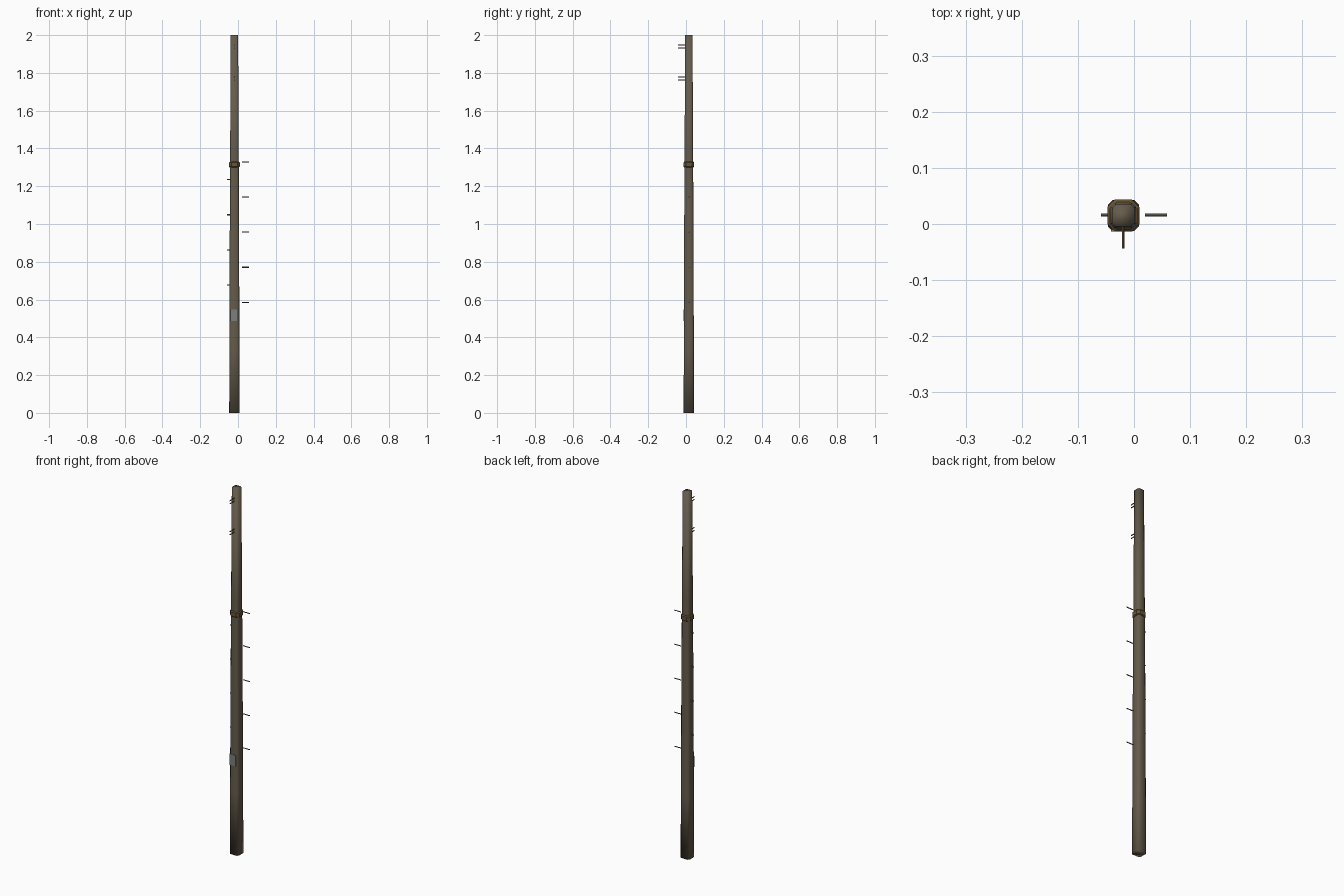
import bpy, bmesh, math
from mathutils import Matrix, Vector

if "Cube" in bpy.data.objects:
    bpy.data.objects.remove(bpy.data.objects["Cube"])

CX, CY = -0.019, 0.015   # pole axis


def mat(name, rgb):
    m = bpy.data.materials.new(name)
    m.diffuse_color = (*rgb, 1)
    m.use_nodes = True
    m.node_tree.nodes["Principled BSDF"].inputs["Base Color"].default_value = m.diffuse_color
    return m


WOOD = mat("weathered wood", (0.13, 0.105, 0.07))
RUST = mat("rusty collar", (0.14, 0.09, 0.035))
STEEL = mat("peg steel", (0.13, 0.12, 0.095))
BROWN = mat("bracket rod brown", (0.12, 0.08, 0.04))
GREY = mat("plate grey", (0.2, 0.21, 0.21))


def finish(name, bm, m):
    bmesh.ops.recalc_face_normals(bm, faces=bm.faces)
    me = bpy.data.meshes.new(name)
    bm.to_mesh(me)
    bm.free()
    me.materials.append(m)
    ob = bpy.data.objects.new(name, me)
    bpy.context.collection.objects.link(ob)
    return ob


def octagon(h, c):
    return [(h, -h + c), (h, h - c), (h - c, h), (-h + c, h),
            (-h, h - c), (-h, -h + c), (-h + c, -h), (h - c, -h)]


def loft(name, levels, m):
    """Stack chamfered squares given as (z, half width, chamfer)."""
    bm = bmesh.new()
    rings = [[bm.verts.new((CX + x, CY + y, z)) for x, y in octagon(h, c)]
             for z, h, c in levels]
    for a, b in zip(rings, rings[1:]):
        for i in range(8):
            j = (i + 1) % 8
            bm.faces.new((a[i], a[j], b[j], b[i]))
    bm.faces.new(rings[0])
    bm.faces.new(rings[-1])
    return finish(name, bm, m)


def rod(name, start, end, m, r=0.0027):
    a, b = Vector(start), Vector(end)
    bm = bmesh.new()
    rot = (b - a).to_track_quat('Z', 'Y').to_matrix().to_4x4()
    bmesh.ops.create_cone(bm, cap_ends=True, segments=6, radius1=r, radius2=r,
                          depth=(b - a).length,
                          matrix=Matrix.Translation((a + b) / 2) @ rot)
    return finish(name, bm, m)


# tapered pole, fully smooth
pole = loft("pole", [(0, 0.0275, 0.008), (0.34, 0.0265, 0.008), (0.9, 0.025, 0.008),
                     (1.4, 0.0225, 0.007), (2.0, 0.0195, 0.006)], WOOD)
pole.data.shade_smooth()

# metal collar
loft("collar", [(1.30, 0.0245, 0.012), (1.304, 0.0285, 0.013),
                (1.325, 0.0285, 0.013), (1.33, 0.024, 0.012)], RUST)

# climbing pegs, alternating sides
for i in range(5):
    z = 0.585 + i * 0.186
    rod("right_peg", (0.02, CY + 0.001, z), (0.059, CY + 0.001, z), STEEL)
for i in range(4):
    z = 0.677 + i * 0.186
    rod("left_peg", (-0.02, CY + 0.001, z), (-0.059, CY + 0.001, z), STEEL)

# paired front rods near the top
for z in (1.762, 1.778, 1.931, 1.947):
    rod("front_rod", (CX, -0.003, z), (CX, -0.0435, z), BROWN)

# tag plate on the front
bm = bmesh.new()
bmesh.ops.create_cube(bm, size=1, matrix=Matrix.Translation((CX - 0.004, CY - 0.0265, 0.517))
                      @ Matrix.Diagonal((0.036, 0.003, 0.06, 1)))
finish("tag_plate", bm, GREY)
